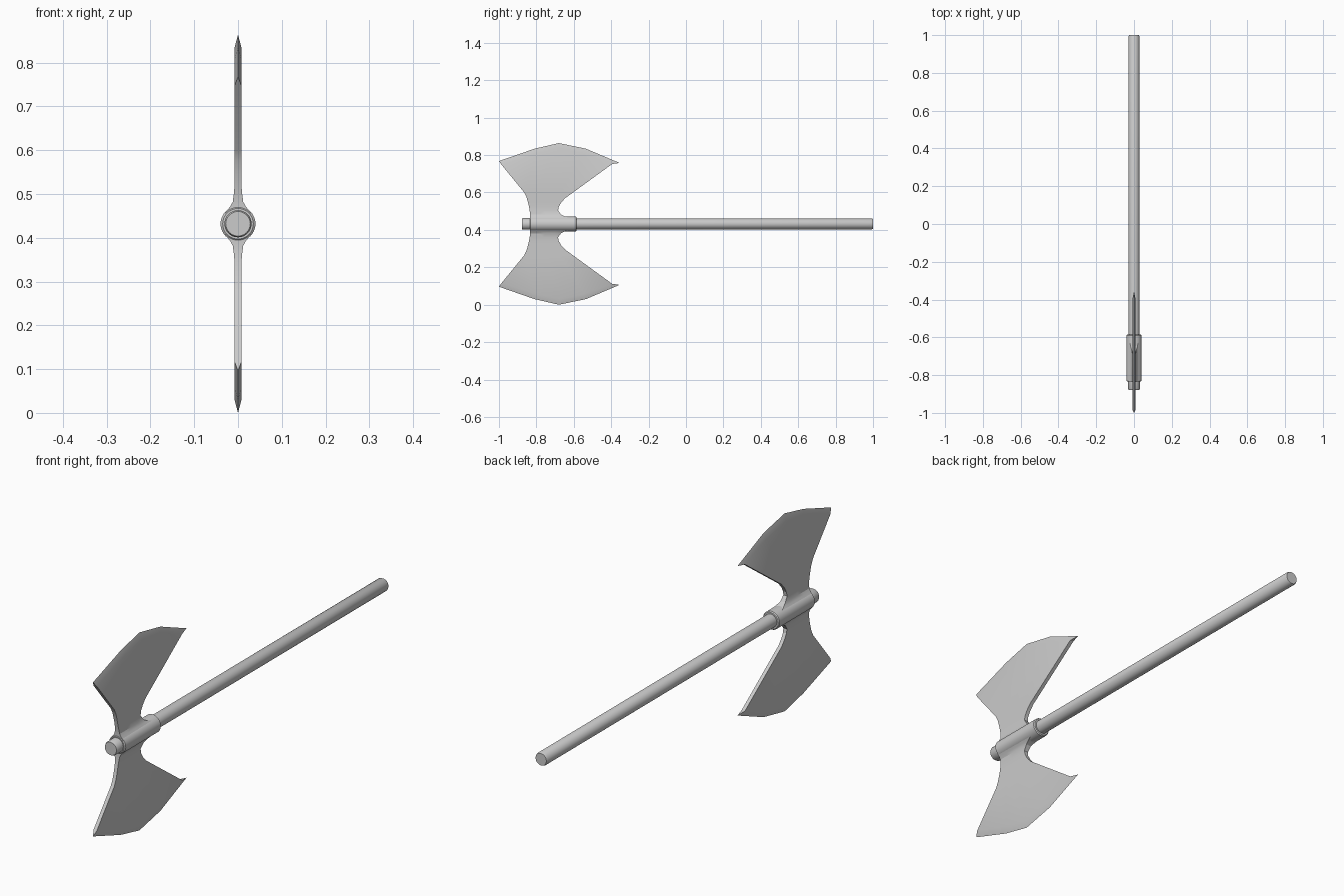
import bpy, bmesh, math
from mathutils import Vector

if "Cube" in bpy.data.objects:
    bpy.data.objects.remove(bpy.data.objects["Cube"])

ZC = 0.432  # height of the handle axis


def finish(bm, name, angle):
    bmesh.ops.remove_doubles(bm, verts=bm.verts, dist=1e-5)
    bmesh.ops.recalc_face_normals(bm, faces=bm.faces)
    me = bpy.data.meshes.new(name)
    bm.to_mesh(me)
    bm.free()
    ob = bpy.data.objects.new(name, me)
    bpy.context.collection.objects.link(ob)
    bpy.ops.object.select_all(action='DESELECT')
    bpy.context.view_layer.objects.active = ob
    ob.select_set(True)
    bpy.ops.object.shade_smooth_by_angle(angle=math.radians(angle))
    return ob


def lathe(name, profile, sides=32):
    """Revolve (y, radius) points around the handle axis, with capped ends."""
    bm = bmesh.new()
    rings = []
    for y, r in profile:
        rings.append([bm.verts.new((r * math.cos(2 * math.pi * i / sides), y,
                                    ZC + r * math.sin(2 * math.pi * i / sides)))
                      for i in range(sides)])
    for a, b in zip(rings, rings[1:]):
        for i in range(sides):
            j = (i + 1) % sides
            bm.faces.new((a[i], a[j], b[j], b[i]))
    bm.faces.new(rings[0])
    bm.faces.new(rings[-1])
    return finish(bm, name, 35)


# Handle and the sleeve that carries the blades
lathe("handle", [(-0.878, 0.028), (-0.872, 0.031), (-0.82, 0.031), (-0.6, 0.029),
                 (0.994, 0.029), (1.0, 0.026)])
lathe("sleeve", [(-0.835, 0.035), (-0.831, 0.040), (-0.589, 0.040), (-0.585, 0.036)])

# Blade neck rows: left y, left d, right y, right d, half thickness (d = distance from axis)
NECK = [(-0.833, 0.025, -0.60, 0.025, 0.030),
        (-0.833, 0.039, -0.645, 0.038, 0.018),
        (-0.833, 0.050, -0.668, 0.050, 0.012),
        (-0.836, 0.072, -0.684, 0.072, 0.009),
        (-0.839, 0.090, -0.681, 0.090, 0.008),
        (-0.845, 0.115, -0.668, 0.113, 0.008),
        (-0.853, 0.143, -0.647, 0.137, 0.008),
        (-0.865, 0.168, -0.615, 0.160, 0.008)]
# Start of the sharpened bevel, then the cutting edge itself
INNER = [(-0.985, 0.315), (-0.80, 0.375), (-0.675, 0.402), (-0.545, 0.375), (-0.395, 0.320)]
EDGE = [(-1.0, 0.336), (-0.81, 0.402), (-0.68, 0.432), (-0.535, 0.402), (-0.355, 0.326)]


def blade(name, up):
    rows = []
    for ly, ld, ry, rd, h in NECK:
        a, b = Vector((ly, ld)), Vector((ry, rd))
        rows.append(([a.lerp(b, i / 4) for i in range(5)], h))
    rows += [(INNER, 0.008), (EDGE, 0.0)]
    bm = bmesh.new()
    side = [[[bm.verts.new((s * h, y, ZC + up * d)) for y, d in pts]
             for pts, h in rows] for s in (-1, 1)]
    left, right = side
    for g in side:
        for a, b in zip(g, g[1:]):
            for i in range(4):
                bm.faces.new((a[i], a[i + 1], b[i + 1], b[i]))
    # Rim walls closing the two sides and the root hidden in the sleeve
    for r in range(len(rows) - 1):
        for c in (0, -1):
            bm.faces.new((left[r][c], right[r][c], right[r + 1][c], left[r + 1][c]))
    bm.faces.new(left[0] + right[0][::-1])
    return finish(bm, name, 20)


blade("upper_blade", 1)
blade("lower_blade", -1)
